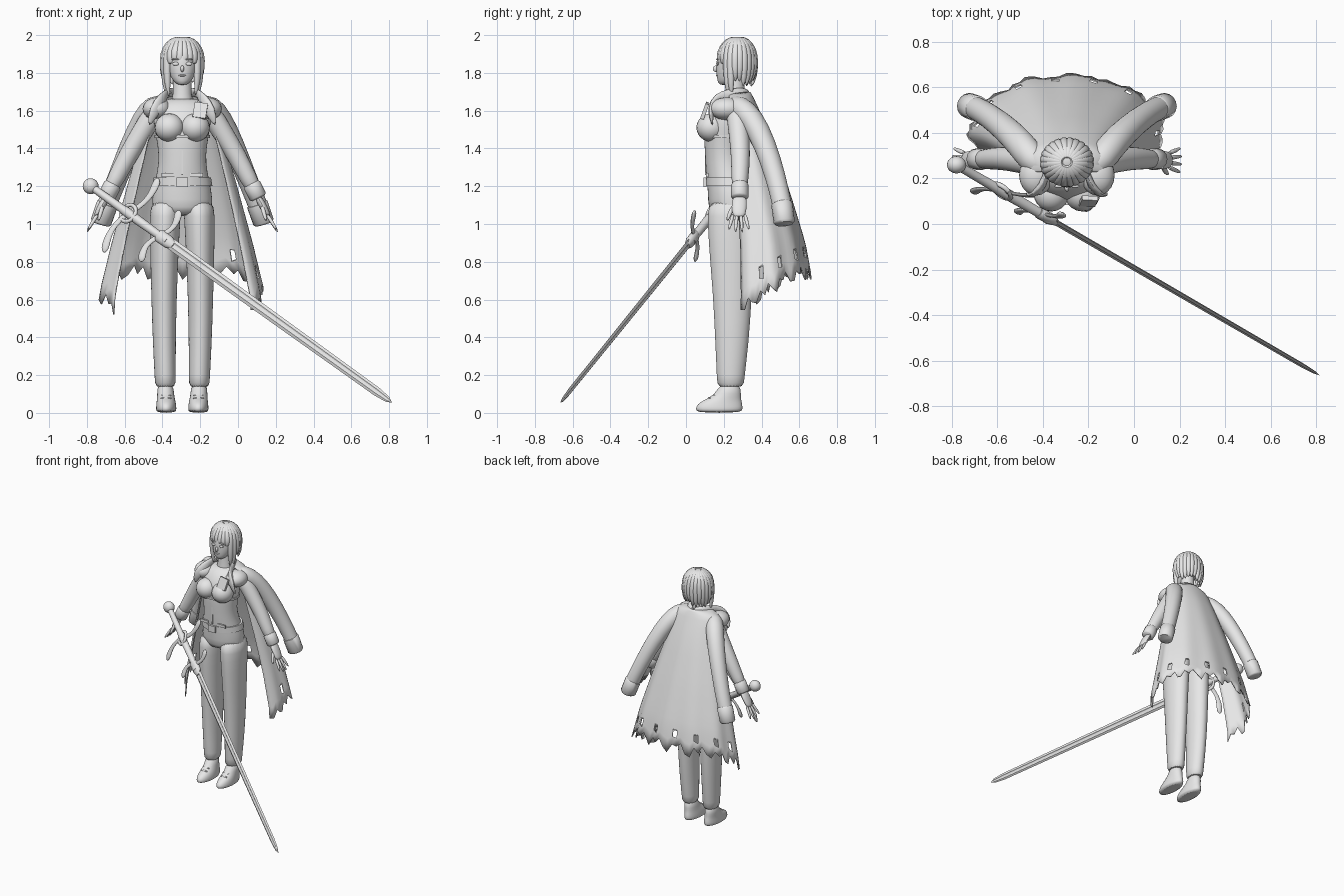
import bpy, bmesh, random
from math import sin, cos, pi, radians
from mathutils import Vector, Matrix

random.seed(4)
if "Cube" in bpy.data.objects:
    bpy.data.objects.remove(bpy.data.objects["Cube"])

BODY_X = -0.295  # the figure stands off-centre, the sword fills the rest
grey = bpy.data.materials.new("plain grey")
grey.use_nodes = True
grey.diffuse_color = (0.8, 0.8, 0.8, 1)
grey.node_tree.nodes["Principled BSDF"].inputs["Base Color"].default_value = (0.8, 0.8, 0.8, 1)


def finish(name, bm, x=BODY_X, sub=0, angle=50):
    bmesh.ops.recalc_face_normals(bm, faces=bm.faces)
    mesh = bpy.data.meshes.new(name)
    bm.to_mesh(mesh)
    bm.free()
    obj = bpy.data.objects.new(name, mesh)
    bpy.context.collection.objects.link(obj)
    obj.location.x = x
    mesh.materials.append(grey)
    bpy.ops.object.select_all(action="DESELECT")
    obj.select_set(True)
    bpy.context.view_layer.objects.active = obj
    if sub:
        obj.modifiers.new("smooth", "SUBSURF").levels = sub
    bpy.ops.object.shade_smooth_by_angle(angle=radians(angle))
    return obj


def skin(name, rings, **kw):
    """Join rings of points into a closed tube with capped ends."""
    bm = bmesh.new()
    vs = [[bm.verts.new(p) for p in ring] for ring in rings]
    n = len(vs[0])
    for a, b in zip(vs, vs[1:]):
        for i in range(n):
            bm.faces.new((a[i], a[(i + 1) % n], b[(i + 1) % n], b[i]))
    bm.faces.new(vs[0])
    bm.faces.new(vs[-1])
    return finish(name, bm, **kw)


def loft(name, rows, sides=20, **kw):
    """Stack horizontal ellipses given as x, y, z, x radius, y radius."""
    turn = [2 * pi * i / sides for i in range(sides)]
    return skin(name, [[(x + rx * cos(t), y + ry * sin(t), z) for t in turn]
                       for x, y, z, rx, ry in rows], **kw)


def sweep(name, pts, radii, ref=(0, 1, 0), flat=1, sides=12, **kw):
    """Sweep an ellipse along points; flat scales it along ref."""
    pts = [Vector(p) for p in pts]
    rings = []
    for i, p in enumerate(pts):
        t = (pts[min(i + 1, len(pts) - 1)] - pts[max(i - 1, 0)]).normalized()
        a = t.cross(Vector(ref)).normalized()
        b = a.cross(t)
        rings.append([p + radii[i] * (a * cos(q) + b * flat * sin(q))
                      for q in (2 * pi * k / sides for k in range(sides))])
    return skin(name, rings, **kw)


def ball(name, loc, size, x=BODY_X):
    bm = bmesh.new()
    bmesh.ops.create_uvsphere(bm, u_segments=20, v_segments=12, radius=1,
                              matrix=Matrix.Translation(loc) @ Matrix.Diagonal((*size, 1)))
    return finish(name, bm, x)


def box(name, loc, size, tilt=(0, 0, 0)):
    bm = bmesh.new()
    rot = Matrix.Rotation(tilt[0], 4, "X") @ Matrix.Rotation(tilt[1], 4, "Y")
    bmesh.ops.create_cube(bm, size=1, matrix=Matrix.Translation(loc) @ rot @ Matrix.Diagonal((*size, 1)))
    return finish(name, bm)


def interp(table, z):
    """Values of a table sorted from high z to low z."""
    for hi, lo in zip(table, table[1:]):
        if z >= lo[0]:
            f = min(1, (hi[0] - z) / (hi[0] - lo[0]))
            return [p + (q - p) * f for p, q in zip(hi[1:], lo[1:])]
    return table[-1][1:]


# Torso, belt and neck
loft("torso", [(0, .25, 1.04, .12, .1), (0, .245, 1.08, .168, .13), (0, .24, 1.18, .157, .125),
               (0, .215, 1.28, .132, .112), (0, .2, 1.37, .125, .1), (0, .205, 1.46, .14, .112),
               (0, .215, 1.56, .158, .112), (0, .24, 1.63, .15, .09), (0, .26, 1.67, .085, .062)], sub=1)
loft("neck", [(0, .26, 1.6, .07, .065), (0, .26, 1.69, .05, .05), (0, .26, 1.8, .05, .05)])
loft("belt", [(0, .238, 1.2, .156, .125), (0, .236, 1.2, .16, .131), (0, .23, 1.245, .152, .127),
              (0, .23, 1.245, .145, .12)])
box("belt_buckle", (0, .1, 1.222), (.06, .015, .05))
box("chest_badge", (.095, .1, 1.6), (.07, .02, .085), (-.35, .15, 0))
box("jacket_closure", (0, .105, 1.36), (.008, .01, .2))
loft("top_hem", [(0, .205, 1.455, .14, .115), (0, .204, 1.455, .146, .121), (0, .204, 1.47, .147, .121),
                 (0, .205, 1.47, .142, .115)])

# Head and face
loft("head", [(0, .2, 1.735, .022, .022), (0, .215, 1.755, .048, .05), (0, .242, 1.8, .075, .082),
              (0, .258, 1.86, .086, .1), (0, .265, 1.93, .08, .092), (0, .27, 1.97, .045, .05)], sub=1)
ball("nose", (0, .158, 1.822), (.01, .016, .017))
ball("mouth", (0, .164, 1.786), (.02, .006, .005))
ball("hair_cap", (0, .278, 1.885), (.1, .095, .105))

# Hair locks fall from the crown, short over the brow and long beside the ears
LOCKS = 24
for k in range(LOCKS):
    th = 2 * pi * (k + .5) / LOCKS - pi
    deg = abs(th) * 180 / pi
    end = 1.86 if deg < 40 else 1.66 if deg < 72 else 1.74
    end += random.uniform(-.02, .02)
    out = Vector((.095 * sin(th), -.085 * cos(th), 0))

    def at(f, z):
        return Vector((0, .272, z)) + out * f
    sweep("hair_lock", [at(.1, 1.985), at(.6, 1.97), at(.95, 1.925), at(1.08, max(1.87, end + .04)),
                        at(1.06, end * .6 + .74), at(.92, end)],
          [.012, .02, .024, .023, .019, .003], ref=(cos(th), sin(th), 0), flat=1.1, sides=8, sub=1)

for s in (1, -1):
    side = "left" if s > 0 else "right"

    def m(*pts):
        return [(s * p[0], *p[1:]) for p in pts]
    ball(side + "_eye", (s * .035, .166, 1.848), (.017, .006, .01))
    ball(side + "_brow", (s * .036, .166, 1.872), (.02, .006, .004))
    ball(side + "_bust", (s * .068, .135, 1.51), (.078, .08, .075))
    box(side + "_pocket", (s * .075, .112, 1.26), (.07, .012, .02))

    # Trousers and shoes
    loft(side + "_leg", m((.085, .245, 1.13, .08, .125), (.09, .243, 1.05, .083, .13), (.094, .238, .92, .078, .122),
                          (.097, .247, .62, .068, .104), (.095, .243, .35, .061, .088),
                          (.09, .236, .18, .056, .073), (.09, .236, .13, .056, .072)), sub=1)
    loft(side + "_shoe", m((.085, .175, 0, .052, .12), (.085, .175, .02, .055, .126), (.085, .178, .045, .053, .122),
                           (.086, .195, .07, .049, .098), (.088, .222, .095, .045, .07),
                           (.09, .235, .16, .043, .053)), sub=1)
    for i in range(3):
        ball(side + "_lace", (s * .086, .125 + .025 * i, .078 + .015 * i), (.03, .008, .006))

    # Arms, cuffs and hands
    sweep(side + "_arm", m((.1, .26, 1.62), (.15, .27, 1.59), (.21, .28, 1.49), (.29, .29, 1.36), (.35, .285, 1.24),
                           (.39, .285, 1.17)), [.05, .06, .057, .053, .047, .04], sub=1)
    sweep(side + "_cuff", m((.365, .285, 1.215), (.37, .285, 1.205), (.4, .285, 1.145), (.404, .285, 1.137)),
          [.04, .047, .047, .038])
    sweep(side + "_palm", m((.395, .285, 1.15), (.425, .282, 1.1), (.45, .28, 1.05), (.457, .28, 1.035)),
          [.02, .021, .019, .01], flat=2, sub=1)
    for i in range(4):
        d = (i - 1.5) * .02
        long = .015 if i in (1, 2) else 0
        sweep(side + "_finger", m((.445, .28 + d, 1.055), (.475, .28 + d * 1.4, 1.01),
                                  (.5 + long * .5, .28 + d * 1.8, .968 - long)), [.011, .011, .006], sides=8, sub=1)
    sweep(side + "_thumb", m((.42, .255, 1.1), (.435, .228, 1.05), (.445, .218, 1.015)), [.014, .012, .007],
          ref=(1, 0, 0), sides=8, sub=1)

    # Empty coat sleeve, trailing behind the arm
    sweep(side + "_coat_sleeve", m((.1, .24, 1.63), (.15, .28, 1.625), (.2, .35, 1.56), (.27, .42, 1.42),
                                   (.34, .475, 1.25), (.4, .51, 1.1), (.43, .52, 1.02)),
          [.05, .065, .066, .06, .055, .052, .052], ref=(1, 0, 0), sides=16, sub=1)
    sweep(side + "_sleeve_cuff", m((.395, .507, 1.11), (.397, .508, 1.105), (.43, .52, 1.01), (.433, .521, 1.0)),
          [.05, .057, .056, .046], ref=(1, 0, 0), sides=16)
    ball(side + "_coat_shoulder", (s * .135, .215, 1.61), (.075, .09, .06))
    sweep(side + "_lapel", m((0, .335, 1.69), (.06, .31, 1.7), (.085, .24, 1.69), (.105, .165, 1.665),
                             (.15, .125, 1.6), (.175, .14, 1.52)),
          [.022, .026, .03, .036, .036, .006], ref=(.2 * s, 1, .4), flat=.5, sub=1)

# Coat body: an open cone with a torn hem and slits
COLS = 48
ROWS = [0, .015, .03, .06, .11, .2, .32, .45, .58, .7, .78, .85, .92, 1]
SHAPE = [(1.7, .07, .27, .07), (1.665, .17, .275, .085), (1.5, .205, .31, .125), (1.2, .29, .365, .175),
         (.9, .37, .41, .22), (.62, .435, .43, .25), (.4, .45, .43, .26)]
HEM = [(1, .74), (.6, .72), (.45, .68), (.3, .64), (.12, .58), (0, .51)]
bm = bmesh.new()
grid = []
for c in range(COLS + 1):
    u = 2 * c / COLS - 1
    a = u * radians(124)
    tear = (0, .06, .015, .045, -.02)[c % 5] + random.uniform(-.015, .015)
    column = []
    for v in ROWS:
        hem = interp(HEM, 1 - abs(u))[0] + tear * max(0, (v - .85) / .15)
        z = 1.7 - (1.7 - hem) * v
        w, y, depth = interp(SHAPE, z)
        fold = 1 + .025 * v * sin(u * 22)
        column.append(bm.verts.new((w * sin(a) * fold, y + depth * cos(a) * fold, z)))
    grid.append(column)
slits = []
for c in range(COLS):
    for r in range(len(ROWS) - 1):
        f = bm.faces.new((grid[c][r], grid[c + 1][r], grid[c + 1][r + 1], grid[c][r + 1]))
        if r == len(ROWS) - 3 and c % 5 == 2 and 3 < c < COLS - 4:
            slits.append(f)
bmesh.ops.inset_individual(bm, faces=slits, thickness=.006)
bmesh.ops.delete(bm, geom=slits, context="FACES")
coat = finish("coat_body", bm)
coat.modifiers.new("cloth", "SOLIDIFY").thickness = .008

# Sword: laid along one line from pommel to point
start, tip = Vector((-.78, .26, 1.2)), Vector((.815, -.665, .055))
along = (tip - start).normalized()
across = Vector((.583, 0, .812))
across = (across - along * across.dot(along)).normalized()
thick = along.cross(across)


def on(t, side=0, lift=0):
    return start.lerp(tip, t) + across * side + thick * lift


ball("pommel", start, (.042, .038, .042), x=0)
sweep("grip", [on(0), on(.02), on(.1), on(.12), on(.23), on(.255)], [.026, .02, .022, .026, .022, .028],
      ref=thick, x=0)
sweep("blade_collar", [on(.225), on(.23), on(.26), on(.275)], [.03, .036, .034, .02], ref=thick, flat=.7, x=0)

# Blade with a shallow groove on both faces
half = [(1, 0), (.45, .3), (.2, .17), (-.2, .17), (-.45, .3)]
outline = half + [(-a, -b) for a, b in half]
skin("blade", [[on(t, a * w, b * w) for a, b in outline]
               for t, w in ((.25, .031), (.6, .028), (.95, .024), (.985, .016), (1, .001))], x=0, angle=15)

# Ring on the lower guard
ring = [on(.125, .048 * cos(q), .048 * sin(q) * .3) + along * .045 * sin(q)
        for q in (2 * pi * i / 24 for i in range(25))]
sweep("guard_ring", ring, [.011] * 25, ref=thick, sides=8, x=0)

# Two pairs of flared guard arms
for name, t, reach, bend in (("lower_guard", .125, .245, .02), ("upper_guard", .23, .17, .0)):
    for s in (1, -1):
        path = [on(t, s * reach * f) + along * (bend * f + s * .035 * sin(pi * f)) for f in (0, .25, .5, .75, .93, 1)]
        sweep(name, path, [.018, .014, .016, .022, .024, .003], ref=thick, flat=.5, sides=10, sub=1, x=0)
